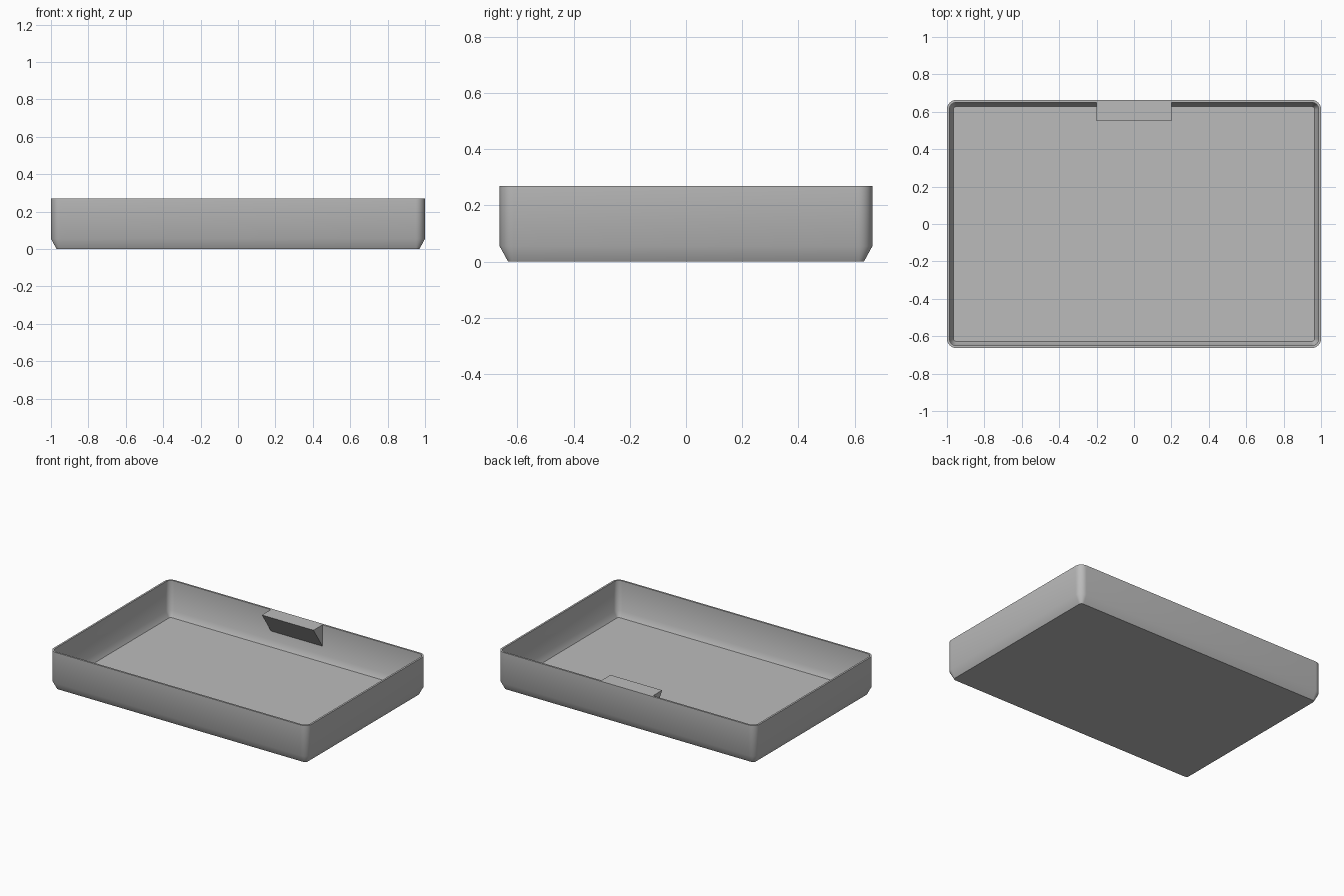
import bpy, bmesh, math

if "Cube" in bpy.data.objects:
    bpy.data.objects.remove(bpy.data.objects["Cube"])

grey = bpy.data.materials.new("plain grey")
grey.diffuse_color = (0.5, 0.5, 0.5, 1)
grey.use_nodes = True
grey.node_tree.nodes["Principled BSDF"].inputs["Base Color"].default_value = grey.diffuse_color
HX, HY, H, R, SEG = 1.0, 0.663, 0.27, 0.05, 8


def ring(bm, inset, z):
    """Rounded rectangle, inset from the outer wall, at height z."""
    r = R - inset
    verts = []
    for k, (sx, sy) in enumerate([(1, 1), (-1, 1), (-1, -1), (1, -1)]):
        for i in range(SEG + 1):
            a = math.pi / 2 * (k + i / SEG)
            verts.append(bm.verts.new((sx * (HX - R) + r * math.cos(a),
                                       sy * (HY - R) + r * math.sin(a), z)))
    return verts


def finish(bm, name):
    bmesh.ops.recalc_face_normals(bm, faces=bm.faces)
    mesh = bpy.data.meshes.new(name)
    bm.to_mesh(mesh)
    bm.free()
    mesh.materials.append(grey)
    ob = bpy.data.objects.new(name, mesh)
    bpy.context.collection.objects.link(ob)
    return ob


# Tray: underside, chamfer, outer wall, rim, inner wall, inner chamfer, floor
bm = bmesh.new()
profile = [(0.03, 0), (0, 0.055), (0, H), (0.013, H), (0.013, 0.06), (0.035, 0.02)]
rings = [ring(bm, d, z) for d, z in profile]
for a, b in zip(rings, rings[1:]):
    for i in range(len(a)):
        j = (i + 1) % len(a)
        bm.faces.new((a[i], a[j], b[j], b[i]))
bm.faces.new(rings[0])
bm.faces.new(rings[-1])
tray = finish(bm, "tray")
bpy.context.view_layer.objects.active = tray
tray.select_set(True)
bpy.ops.object.shade_smooth_by_angle(angle=math.radians(30))

# Label ledge: wedge along the back wall with a sloped underside
bm = bmesh.new()
y_in = HY - 0.013
ends = [[bm.verts.new((x, y, z)) for y, z in
         [(0.55, H), (y_in, H), (y_in, 0.12)]] for x in (-0.2, 0.2)]
for end in ends:
    bm.faces.new(end)
for i in range(3):
    j = (i + 1) % 3
    bm.faces.new((ends[0][i], ends[0][j], ends[1][j], ends[1][i]))
finish(bm, "label_ledge")
